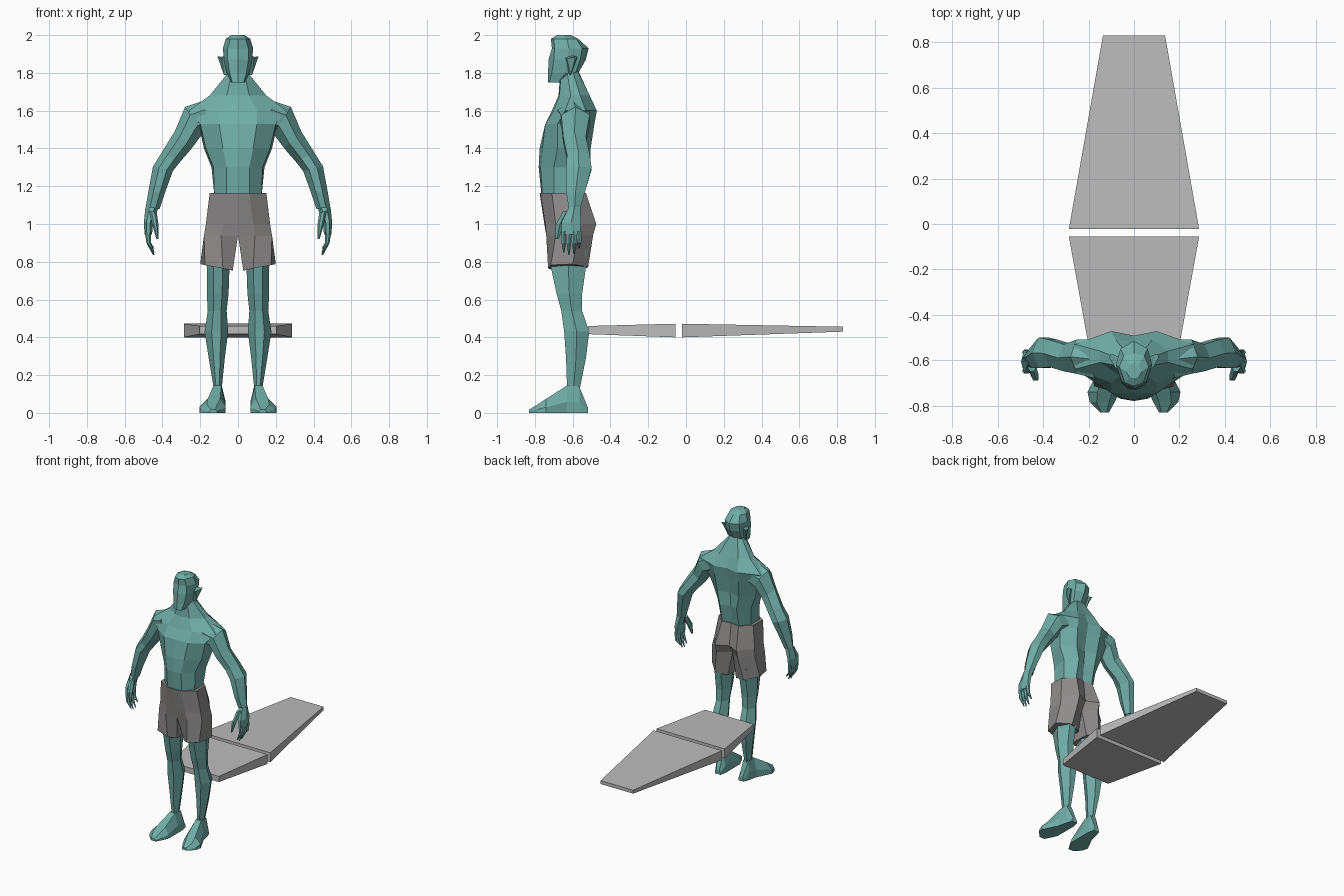
import bpy, bmesh


def material(name, rgb):
    m = bpy.data.materials.new(name)
    m.diffuse_color = (*rgb, 1)
    return m


SKIN = material("teal skin", (0.165, 0.42, 0.385))
CLOTH = material("dark grey cloth", (0.27, 0.262, 0.26))
BOARD = material("light grey board", (0.50, 0.50, 0.50))


def loft(name, rings, mat, mirror=False):
    """Skin a list of equal-length point rings and cap both ends."""
    bm = bmesh.new()
    rows = [[bm.verts.new(p) for p in ring] for ring in rings]
    n = len(rows[0])
    for a, b in zip(rows, rows[1:]):
        for i in range(n):
            j = (i + 1) % n
            bm.faces.new((a[i], a[j], b[j], b[i]))
    bm.faces.new(rows[0])
    bm.faces.new(rows[-1])
    # open the shell where a half part touches the centre plane
    if mirror:
        inner = [f for f in bm.faces if all(abs(v.co.x) < 1e-5 for v in f.verts)]
        bmesh.ops.delete(bm, geom=inner, context='FACES')
    bmesh.ops.recalc_face_normals(bm, faces=bm.faces[:])
    me = bpy.data.meshes.new(name)
    bm.to_mesh(me)
    bm.free()
    me.materials.append(mat)
    ob = bpy.data.objects.new(name, me)
    bpy.context.collection.objects.link(ob)
    if mirror:
        ob.modifiers.new("Mirror", 'MIRROR').use_clip = True
    return ob


def level(z, half, tilt=0.0):
    return [(x, y, z + tilt * x) for x, y in half]


def full(z, half):
    """Close a front-to-back half outline into a symmetrical ring."""
    return level(z, half + [(-x, y) for x, y in half[-2:0:-1]])


def limb(x0, z0, x1, z1, yf, yb):
    """Six-sided section between an outer and an inner edge point."""
    ym = (yf + yb) / 2
    pts = [(0, ym), (0.3, yf), (0.7, yf), (1, ym), (0.72, yb), (0.28, yb)]
    return [(x0 + (x1 - x0) * t, y, z0 + (z1 - z0) * t) for t, y in pts]


# torso with neck
loft("torso", [full(z, h) for z, h in [
    (1.15, [(0, -.765), (.06, -.76), (.125, -.70), (.125, -.60), (.07, -.54), (0, -.55)]),
    (1.30, [(0, -.78), (.06, -.77), (.13, -.70), (.14, -.58), (.07, -.505), (0, -.535)]),
    (1.40, [(0, -.775), (.08, -.76), (.17, -.68), (.18, -.58), (.09, -.505), (0, -.53)]),
    (1.53, [(0, -.745), (.10, -.745), (.20, -.68), (.21, -.54), (.10, -.485), (0, -.505)]),
    (1.60, [(0, -.71), (.10, -.70), (.26, -.64), (.26, -.53), (.10, -.472), (0, -.492)]),
    (1.68, [(0, -.675), (.06, -.67), (.15, -.61), (.15, -.56), (.08, -.51), (0, -.52)]),
    (1.81, [(0, -.665), (.03, -.66), (.045, -.63), (.045, -.60), (.03, -.575), (0, -.57)]),
]], SKIN)

# head
loft("head", [full(z, h) for z, h in [
    (1.75, [(0, -.73), (.03, -.725), (.035, -.68), (.02, -.65), (0, -.645)]),
    (1.80, [(0, -.73), (.045, -.71), (.06, -.64), (.05, -.585), (0, -.57)]),
    (1.87, [(0, -.728), (.055, -.70), (.075, -.63), (.06, -.56), (0, -.53)]),
    (1.93, [(0, -.71), (.055, -.695), (.08, -.62), (.06, -.55), (0, -.515)]),
    (1.98, [(0, -.715), (.04, -.70), (.065, -.63), (.045, -.58), (0, -.57)]),
    (2.00, [(0, -.68), (.02, -.675), (.035, -.65), (.02, -.62), (0, -.61)]),
]], SKIN)

# pointed ears
loft("ears", [
    [(.06, -.65, 1.89), (.06, -.59, 1.89), (.05, -.62, 1.79)],
    [(.085, -.63, 1.875), (.09, -.575, 1.885), (.075, -.61, 1.79)],
    [(.108, -.59, 1.885), (.106, -.575, 1.888), (.10, -.59, 1.865)],
], SKIN, True)

# arms from shoulder to wrist
loft("arms", [limb(*s) for s in [
    (.19, 1.65, .14, 1.50, -.68, -.51),
    (.28, 1.62, .19, 1.475, -.66, -.51),
    (.335, 1.49, .245, 1.40, -.65, -.53),
    (.40, 1.385, .31, 1.325, -.63, -.51),
    (.45, 1.305, .345, 1.28, -.635, -.50),
    (.475, 1.17, .385, 1.17, -.635, -.535),
    (.49, 1.08, .415, 1.08, -.62, -.56),
]], SKIN, True)

# palms
loft("palms", [limb(*s) for s in [
    (.49, 1.09, .42, 1.09, -.62, -.56),
    (.498, 1.01, .45, 1.01, -.66, -.555),
    (.495, .945, .455, .945, -.66, -.56),
]], SKIN, True)

# fingers, front to back
for k in range(4):
    y = -.647 + k * .027
    tip = (.85, .835, .84, .87)[k]
    loft(f"fingers_{k + 1}", [
        limb(.494, .96, .462, .96, y - .013, y + .013),
        limb(.485, .90, .460, .90, y - .012, y + .012),
        limb(.450, tip, .442, tip, y - .003, y + .003)], SKIN, True)

# thumbs
loft("thumbs", [
    limb(.47, 1.07, .43, 1.06, -.65, -.61),
    limb(.455, 1.0, .42, .99, -.69, -.645),
    limb(.432, .92, .42, .92, -.69, -.675)], SKIN, True)

# legs from thigh to ankle
loft("legs", [limb(*s) for s in [
    (.175, .86, .035, .86, -.71, -.53),
    (.165, .77, .045, .77, -.715, -.53),
    (.165, .63, .05, .63, -.685, -.55),
    (.16, .54, .06, .54, -.66, -.55),
    (.177, .43, .052, .43, -.645, -.512),
    (.155, .29, .07, .29, -.635, -.53),
    (.13, .14, .085, .14, -.63, -.56),
    (.13, .07, .085, .07, -.63, -.56),
]], SKIN, True)


# feet, heel to toes
def foot(y, xi, xo, top, xt0, xt1):
    return [(xi, y, 0), (xo, y, 0), (xo, y, top * .4),
            (xt1, y, top), (xt0, y, top), (xi, y, top * .4)]


loft("feet", [
    foot(-.52, .075, .12, .03, .085, .11),
    foot(-.565, .065, .135, .14, .085, .13),
    foot(-.63, .065, .15, .145, .088, .13),
    foot(-.74, .065, .205, .075, .095, .16),
    foot(-.785, .085, .195, .045, .11, .165),
    foot(-.83, .11, .15, .018, .12, .145),
], SKIN, True)

# shorts
loft("shorts", [level(*s) for s in [
    (1.165, [(0, -.775), (.06, -.77), (.15, -.71), (.145, -.60), (.07, -.53), (0, -.54)]),
    (1.00, [(0, -.75), (.08, -.745), (.17, -.69), (.17, -.58), (.09, -.475), (0, -.52)]),
    (.94, [(0, -.735), (.09, -.74), (.18, -.69), (.18, -.57), (.09, -.492), (0, -.56)]),
    (.748, [(.028, -.69), (.08, -.73), (.175, -.715), (.20, -.60), (.12, -.518), (.035, -.55)], .2),
]], CLOTH, True)


# tapered floating boards
def slab(y, half, z0, z1):
    return [(-half, y, z0), (half, y, z0), (half, y, z1), (-half, y, z1)]


loft("near_board", [slab(-.52, .203, .417, .46), slab(-.055, .287, .40, .472)], BOARD)
loft("far_board", [slab(-.022, .287, .40, .472), slab(.83, .137, .43, .456)], BOARD)
